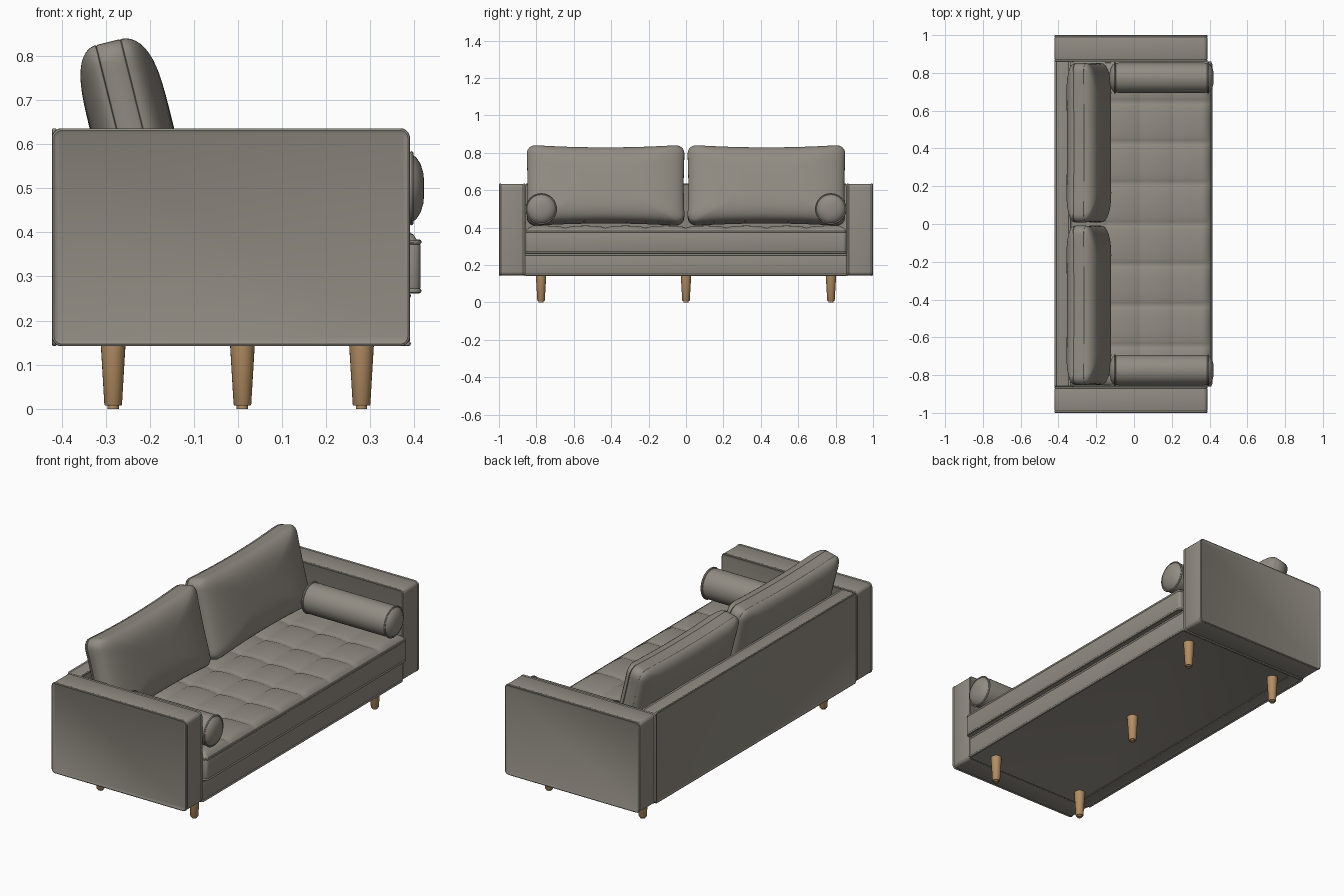
import bpy, bmesh, math
from mathutils import Vector

if "Cube" in bpy.data.objects:
    bpy.data.objects.remove(bpy.data.objects["Cube"])


def material(name, rgb):
    m = bpy.data.materials.new(name)
    m.diffuse_color = (*rgb, 1)
    m.use_nodes = True
    m.node_tree.nodes["Principled BSDF"].inputs["Base Color"].default_value = m.diffuse_color
    return m


FABRIC = material("taupe fabric", (0.285, 0.262, 0.225))
WOOD = material("light oak", (0.45, 0.27, 0.125))


def finish(bm, name, mat, angle=40, recalc=True):
    if recalc:
        bmesh.ops.recalc_face_normals(bm, faces=bm.faces)
    me = bpy.data.meshes.new(name)
    bm.to_mesh(me)
    bm.free()
    ob = bpy.data.objects.new(name, me)
    bpy.context.collection.objects.link(ob)
    me.materials.append(mat)
    bpy.ops.object.select_all(action='DESELECT')
    ob.select_set(True)
    bpy.context.view_layer.objects.active = ob
    bpy.ops.object.shade_smooth_by_angle(angle=math.radians(angle))
    return ob


def loft(name, rings, mat, angle=40):
    """Skin a list of closed rings and cap both ends."""
    bm = bmesh.new()
    vs = [[bm.verts.new(p) for p in r] for r in rings]
    n = len(vs[0])
    for a, b in zip(vs, vs[1:]):
        for i in range(n):
            j = (i + 1) % n
            bm.faces.new((a[i], a[j], b[j], b[i]))
    bm.faces.new(vs[0])
    bm.faces.new(vs[-1])
    return finish(bm, name, mat, angle)


def rounded(hw, hh, r, arc=5, edge=1):
    """Rounded rectangle outline, edges split into `edge` pieces."""
    corners = []
    for k, (sx, sy) in enumerate(((1, 1), (-1, 1), (-1, -1), (1, -1))):
        corners.append([Vector((sx * (hw - r) + r * math.cos((k + i / arc) * math.pi / 2),
                                sy * (hh - r) + r * math.sin((k + i / arc) * math.pi / 2)))
                        for i in range(arc + 1)])
    pts = []
    for k in range(4):
        pts += corners[k]
        a, b = corners[k][-1], corners[(k + 1) % 4][0]
        pts += [a.lerp(b, i / edge) for i in range(1, edge)]
    return pts


# piped rim: (inset, depth below the face)
RIM = [(0.012, 0.003), (0.008, 0.001), (0.005, 0), (0.001, 0.002),
       (0, 0.006), (0.001, 0.009), (0.003, 0.011), (0.002, 0.014)]


def slab(name, lo, hi, axis, r):
    """Upholstered panel with piping round both faces across `axis`."""
    lo, hi = Vector(lo), Vector(hi)
    c, h = (lo + hi) / 2, (hi - lo) / 2
    u, v = [i for i in range(3) if i != axis]
    prof = [(i, h[axis] - d) for i, d in RIM]
    prof += [(i, -w) for i, w in reversed(prof)]
    rings = []
    for inset, w in prof:
        ring = []
        for p in rounded(h[u] - inset, h[v] - inset, max(r - inset, 0.003)):
            q = c.copy()
            q[u] += p.x
            q[v] += p.y
            q[axis] += w
            ring.append(q)
        rings.append(ring)
    return loft(name, rings, FABRIC)


def lathe(name, prof, origin, axis, mat, n=32):
    """Turn (position along axis, radius) points about x or z."""
    o = Vector(origin)
    rings = []
    for t, r in prof:
        ring = []
        for i in range(n):
            a = 2 * math.pi * i / n
            c, s = r * math.cos(a), r * math.sin(a)
            ring.append(o + Vector((t, c, s) if axis == 'x' else (c, s, t)))
        rings.append(ring)
    return loft(name, rings, mat)


# frame: base, back panel, seat block
slab("base", (-0.41, -0.862, 0.142), (0.392, 0.862, 0.262), 2, 0.01)
slab("back_panel", (-0.422, -0.862, 0.142), (-0.335, 0.862, 0.636), 0, 0.012)
slab("seat_block", (-0.34, -0.86, 0.262), (0.416, 0.86, 0.384), 2, 0.02)

# tufted seat top
X0, Y0, DX, DY, NX, NY = -0.34, -0.86, 0.0125, 1.72 / 128, 60, 128


def tuft(x, y):
    a = 1 if x > 0.3 or x < -0.25 else abs(math.sin(math.pi * (x - 0.035) / 0.175))
    b = 1 if abs(y) > 0.75 else abs(math.sin(math.pi * y / 0.215))
    d = max(0, min(x - X0, 0.41 - x, 0.86 - abs(y)))
    edge = min(1, d / 0.04) ** 0.5
    return 0.376 + edge * (0.01 + 0.012 * (a ** 0.5 + b ** 0.5))


bm = bmesh.new()
grid = [[bm.verts.new((X0 + i * DX, Y0 + j * DY, tuft(X0 + i * DX, Y0 + j * DY)))
         for j in range(NY + 1)] for i in range(NX + 1)]
for i in range(NX):
    for j in range(NY):
        bm.faces.new((grid[i][j], grid[i + 1][j], grid[i + 1][j + 1], grid[i][j + 1]))
finish(bm, "tufted_seat_top", FABRIC, 60, recalc=False)

# back cushions: sagging outline, puffed faces, leaning back
TILT = math.radians(14)
UP = Vector((-math.sin(TILT), 0, math.cos(TILT)))
OUT = Vector((math.cos(TILT), 0, math.sin(TILT)))


def back_cushion(name, cy):
    hw, hh = 0.424, 0.216
    outline = []
    for p in rounded(hw, hh, 0.05, 6, 14):
        fy = 1 - 0.07 * (1 - (p.x / hw) ** 2)
        fx = 1 - 0.015 * (1 - (p.y / hh) ** 2)
        outline.append((p.x * fx, p.y * fy))
    steps = 14
    rho = [math.sin(math.pi / 2 * k / steps) for k in range(1, steps + 1)]
    prof = [(s, 0.03 + 0.068 * math.sqrt(1 - s ** 4)) for s in rho]
    prof += [(0.992, 0.028), (1.0, 0.024), (1.0, -0.024), (0.992, -0.028)]
    prof += [(s, -0.03 - 0.058 * math.sqrt(1 - s ** 4)) for s in reversed(rho)]
    c = Vector((-0.243, cy, 0.625))
    rings = [[c + Vector((0, a * s, 0)) + UP * (b * s) + OUT * w for a, b in outline]
             for s, w in prof]
    loft(name, rings, FABRIC, 50)


# bolster: piped ends with domed caps
cap = [(0.276, 0.015), (0.274, 0.035), (0.268, 0.055), (0.258, 0.070), (0.250, 0.076),
       (0.252, 0.081), (0.248, 0.084), (0.243, 0.082), (0.241, 0.078), (0.225, 0.080)]
bolster = cap + [(-t, r) for t, r in reversed(cap)]

for side, s in (("left", -1), ("right", 1)):
    y0, y1 = sorted((s * 0.86, s * 1.0))
    slab(side + "_arm", (-0.422, y0, 0.142), (0.39, y1, 0.636), 1, 0.022)
    back_cushion(side + "_back_cushion", s * 0.43)
    lathe(side + "_bolster", bolster, (0.146, s * 0.774, 0.5), 'x', FABRIC, 40)

# tapered legs with a small foot pad
leg = [(0, 0.013), (0.007, 0.013), (0.007, 0.018), (0.010, 0.020), (0.145, 0.028)]
for name, x, y in (("back_left_leg", -0.283, -0.775), ("back_right_leg", -0.283, 0.775),
                   ("front_left_leg", 0.28, -0.775), ("front_right_leg", 0.28, 0.775),
                   ("centre_leg", 0.01, 0)):
    lathe(name, leg, (x, y, 0), 'z', WOOD, 24)
